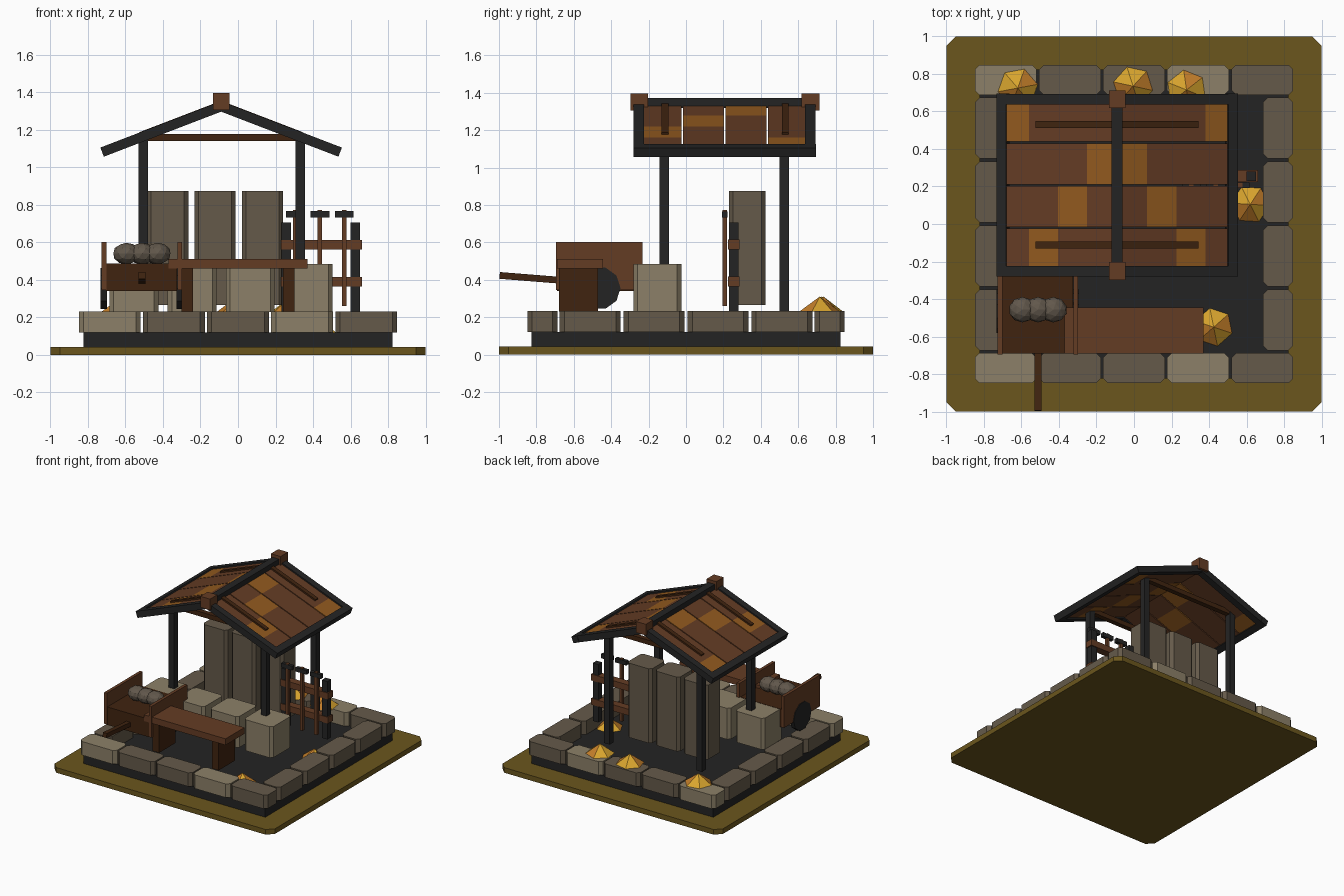
import bpy, bmesh, math, random
from mathutils import Matrix, Vector

if "Cube" in bpy.data.objects:
    bpy.data.objects.remove(bpy.data.objects["Cube"])

random.seed(4)


def material(name, hex_code):
    srgb = [int(hex_code[i:i + 2], 16) / 255 for i in (0, 2, 4)]
    lin = [c / 12.92 if c <= 0.04045 else ((c + 0.055) / 1.055) ** 2.4 for c in srgb]
    m = bpy.data.materials.new(name)
    m.diffuse_color = (*lin, 1)
    m.use_nodes = True
    m.node_tree.nodes["Principled BSDF"].inputs["Base Color"].default_value = m.diffuse_color
    return m


OLIVE = material("olive_ground", "6B561D")
CHAR = material("charcoal", "242424")
LIGHT = material("light_stone", "8C8068")
DARK = material("dark_stone", "655A4A")
BROWN = material("brown_wood", "643C24")
DEEP = material("deep_brown_wood", "402410")
ORANGE = material("orange_wood", "925A1F")
GOLD = material("gold", "D9A52E")
AMBER = material("amber", "C57F2A")
ROCK = material("grey_rock", "61574B")


def finish(name, bm, *mats):
    mesh = bpy.data.meshes.new(name)
    bmesh.ops.recalc_face_normals(bm, faces=bm.faces)
    bm.to_mesh(mesh)
    bm.free()
    for m in mats:
        mesh.materials.append(m)
    ob = bpy.data.objects.new(name, mesh)
    bpy.context.collection.objects.link(ob)
    return ob


def box(name, x, y, z, mat, chamfer=0, matrix=None):
    """Box from (min, max) ranges; chamfer cuts the four upright edges."""
    bm = bmesh.new()
    bmesh.ops.create_cube(bm, size=1)
    for v in bm.verts:
        v.co = [r[0] if c < 0 else r[1] for c, r in zip(v.co, (x, y, z))]
    if chamfer:
        upright = [e for e in bm.edges if abs(e.verts[0].co.z - e.verts[1].co.z) > 1e-4]
        bmesh.ops.bevel(bm, geom=upright, offset=chamfer, segments=1, affect='EDGES')
    if matrix:
        bm.transform(matrix)
    return finish(name, bm, mat)


def span(c, w):
    return (c - w / 2, c + w / 2)


# Ground plate and foundation
box("ground_plate", (-1, 1), (-1, 1), (0, 0.042), OLIVE, 0.05)
box("foundation", (-0.825, 0.825), (-0.825, 0.825), (0.042, 0.12), CHAR)

# Stone border: five stones front and back, four on each side
for side in (-1, 1):
    for i in range(5):
        box("border_stone", span((i - 2) * 0.342, 0.33), span(side * 0.768, 0.16),
            (0.12, 0.232), LIGHT if i in (0, 3) else DARK, 0.025)
    for i in range(4):
        box("side_border_stone", span(side * 0.768, 0.16), span((i - 1.5) * 0.342, 0.325),
            (0.12, 0.232), DARK, 0.025)

# Row of light blocks and the tall slabs behind them
for i in range(4):
    box("light_block", span(-0.555 + i * 0.31, 0.26), (-0.28, -0.025), (0.23, 0.485), LIGHT, 0.022)
for i in range(3):
    box("tall_slab", span(-0.375 + i * 0.253, 0.22), (0.23, 0.425), (0.265, 0.875), DARK, 0.022)

# Bench
box("bench_top", (-0.37, 0.37), (-0.69, -0.445), (0.46, 0.512), BROWN)
for x in (-0.27, 0.27):
    box("bench_leg", span(x, 0.06), (-0.68, -0.47), (0.23, 0.46), DEEP)

# Cart: body, side boards, wheels, handle, load
box("cart_body", (-0.705, -0.325), (-0.69, -0.24), (0.34, 0.487), DEEP)
for x in (-0.715, -0.31):
    box("cart_side_board", span(x, 0.025), (-0.695, -0.232), (0.345, 0.602), BROWN)
    bm = bmesh.new()
    bmesh.ops.create_cone(bm, cap_ends=True, segments=10, radius1=0.115, radius2=0.115, depth=0.035)
    bm.transform(Matrix.Translation((x, -0.465, 0.355)) @ Matrix.Rotation(math.pi / 2, 4, 'Y'))
    finish("cart_wheel", bm, CHAR)
box("cart_handle", (-0.018, 0.018), (-0.165, 0.165), (-0.018, 0.018), DEEP,
    matrix=Matrix.Translation((-0.512, -0.832, 0.41)) @ Matrix.Rotation(-0.08, 4, 'X'))
for x in (-0.595, -0.512, -0.43):
    bm = bmesh.new()
    bmesh.ops.create_icosphere(bm, subdivisions=2, radius=1)
    bm.transform(Matrix.Translation((x, -0.457, 0.54)) @ Matrix.Diagonal((0.073, 0.068, 0.058, 1)))
    finish("cart_rock", bm, ROCK)

# Tool rack
for x in (0.258, 0.625):
    box("rack_post", span(x, 0.05), (0.23, 0.28), (0.23, 0.705), CHAR)
for z in (0.39, 0.588):
    box("rack_rail", (0.228, 0.66), (0.225, 0.287), span(z, 0.052), BROWN)
for x in (0.305, 0.437, 0.567):
    box("tool_handle", span(x, 0.024), (0.195, 0.22), (0.26, 0.772), BROWN)
    box("tool_head", span(x, 0.1), (0.193, 0.222), (0.732, 0.766), CHAR)

# Gold nuggets: low faceted cones in two tones
for x, y, z in ((-0.62, 0.725, 0.23), (-0.005, 0.735, 0.23), (0.28, 0.715, 0.23),
                (0.62, 0.105, 0.115), (0.425, -0.55, 0.115)):
    bm = bmesh.new()
    bmesh.ops.create_cone(bm, cap_ends=True, segments=6, radius1=0.11, radius2=0, depth=0.08)
    bm.transform(Matrix.Translation((x, y, z + 0.04)) @ Matrix.Rotation(random.uniform(0, 3), 4, 'Z'))
    for i, f in enumerate(bm.faces):
        f.material_index = i % 2
    finish("gold_nugget", bm, GOLD, AMBER)

# Shelter posts and tie beams
for y in (-0.117, 0.525):
    for x in (-0.505, 0.332):
        box("shelter_post", span(x, 0.05), span(y, 0.05), (0.23, 1.16), CHAR)
    box("tie_beam", (-0.5, 0.33), span(y, 0.04), (1.14, 1.178), DEEP)

# Roof: each slope is built flat (local x runs from ridge to eave) then tilted
RIDGE_X, RIDGE_Z, ANGLE, LENGTH = -0.09, 1.325, math.radians(21), 0.665
for side in (-1, 1):
    tilt = (Matrix.Translation((RIDGE_X, 0, RIDGE_Z)) @ Matrix.Rotation(0 if side > 0 else math.pi, 4, 'Z')
            @ Matrix.Rotation(ANGLE, 4, 'Y'))

    def slope_box(name, x, y, z, mat):
        y = y if side > 0 else (-y[1], -y[0])
        box(name, x, y, z, mat, matrix=tilt)

    for y in (-0.252, 0.665):
        slope_box("rafter", (0, LENGTH + 0.01), span(y, 0.055), (-0.026, 0.026), CHAR)
    slope_box("eave_beam", (LENGTH - 0.04, LENGTH + 0.015), (-0.28, 0.695), (-0.026, 0.026), CHAR)
    # planks in four segments, one of them a lighter patch
    seg = LENGTH / 4
    for row, patch in enumerate((2, 1, 0, 3)):
        y = span(-0.134 + row * 0.2275, 0.219)
        for s in range(4):
            slope_box("roof_plank", (s * seg, (s + 1) * seg), y, (-0.015, 0.015),
                      ORANGE if s == patch else BROWN)
    for y in (-0.112, 0.53):
        slope_box("roof_batten", (0, 0.455), span(y, 0.036), (0.01, 0.028), DEEP)

# Ridge beam and end caps
box("ridge_beam", span(RIDGE_X, 0.06), (-0.25, 0.66), (1.318, 1.372), CHAR)
for y in (-0.25, 0.665):
    box("ridge_cap", span(RIDGE_X, 0.088), span(y, 0.095), (1.306, 1.397), BROWN)
